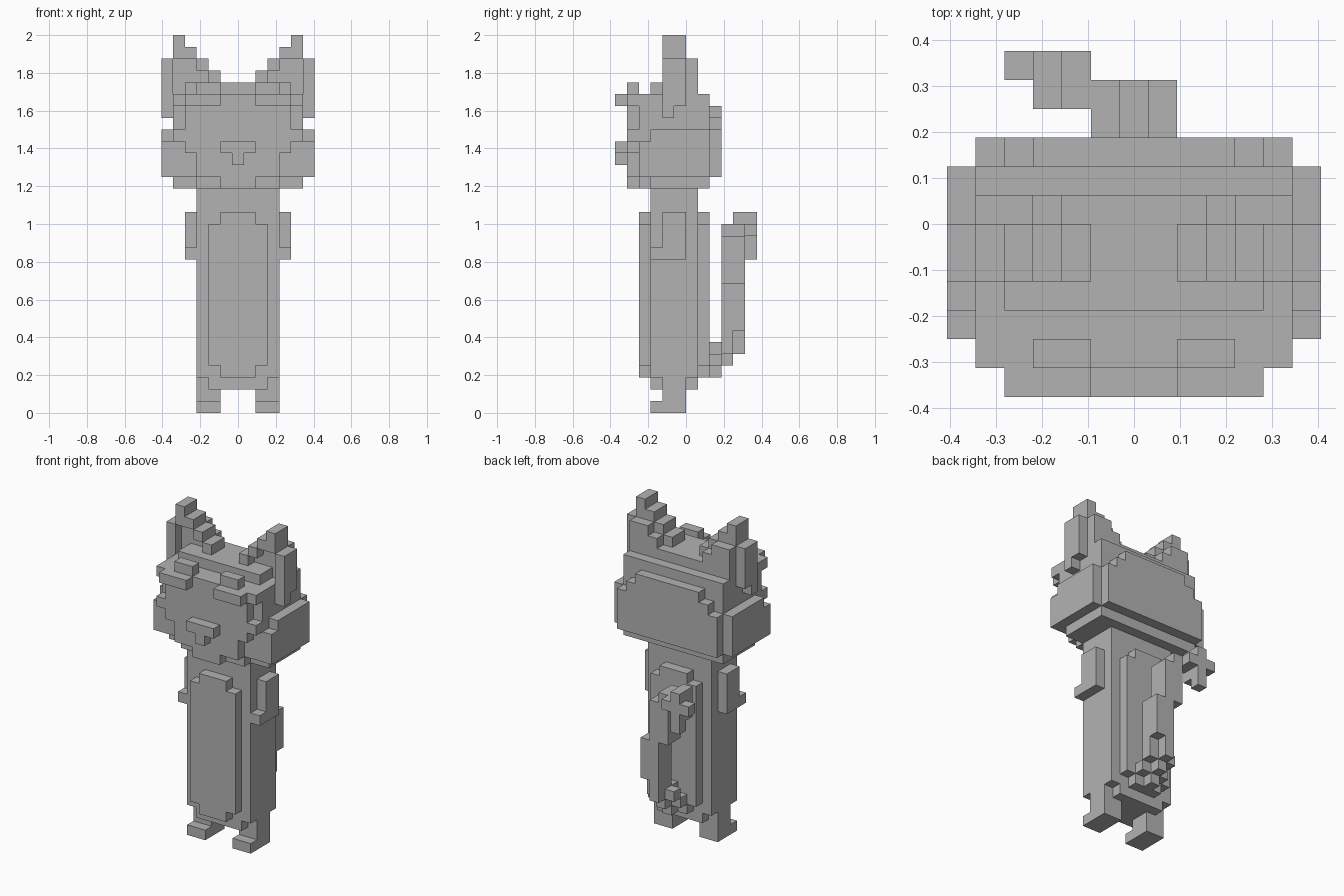
import bpy
import bmesh
from mathutils import Vector

UNIT = 1 / 16  # edge length of one block

default_cube = bpy.data.objects.get("Cube")
if default_cube:
    bpy.data.objects.remove(default_cube, do_unlink=True)

grey = bpy.data.materials.new("plain_grey")
grey.use_nodes = True
grey.diffuse_color = (0.45, 0.45, 0.45, 1)
grey.node_tree.nodes["Principled BSDF"].inputs["Base Color"].default_value = grey.diffuse_color


def box(x, y, z):
    """A block given by its (low, high) range on each axis, in units."""
    return [(x, y, z)]


def wide(half, y, z):
    """A block centred across the body."""
    return box((-half, half), y, z)


def pair(x, y, z):
    """A block on the left and its mirror on the right."""
    return box(x, y, z) + box((-x[1], -x[0]), y, z)


def build(name, *groups):
    """Join groups of blocks into one flat shaded object."""
    bm = bmesh.new()
    for group in groups:
        for ranges in group:
            low = Vector([r[0] for r in ranges])
            high = Vector([r[1] for r in ranges])
            made = bmesh.ops.create_cube(bm, size=1)["verts"]
            for v in made:
                for axis in range(3):
                    v.co[axis] = (high if v.co[axis] > 0 else low)[axis] * UNIT
    mesh = bpy.data.meshes.new(name)
    bm.to_mesh(mesh)
    bm.free()
    mesh.materials.append(grey)
    obj = bpy.data.objects.new(name, mesh)
    bpy.context.scene.collection.objects.link(obj)
    return obj


# Legs with toes
build("legs",
      pair((1.5, 3.5), (-2, 0), (0, 3)),
      pair((1.5, 3.5), (-3, -2), (0, 1)))

# Torso
build("torso",
      wide(3.5, (-3, 1), (3, 19)),
      wide(2.5, (-3, 1), (2, 3)))

# Belly and back plates share one stepped outline
for name, depth in (("belly_plate", (-4, -3)), ("back_plate", (1, 2))):
    build(name,
          wide(2.5, depth, (4, 16)),
          wide(1.5, depth, (3, 4)),
          wide(1.5, depth, (16, 17)))

# Arms with hands
build("arms",
      pair((3.5, 4.5), (-2, 0), (13, 17)),
      pair((3.5, 4.5), (-3, -2), (13, 14)))

# Tail root, rising column and cross shaped tip
build("tail_root",
      wide(0.5, (2, 3), (3, 6)),
      wide(1.5, (2, 3), (4, 5)),
      wide(0.5, (3, 4), (4, 7)),
      wide(1.5, (3, 4), (5, 6)),
      wide(0.5, (4, 5), (5, 7)))
build("tail_column",
      box((0.5, 1.5), (4, 5), (7, 11)),
      box((0.5, 1.5), (3, 4), (6, 11)),
      box((-0.5, 0.5), (3, 5), (7, 15)),
      box((-1.5, -0.5), (3, 5), (11, 16)))
build("tail_tip",
      box((-2.5, -0.5), (4, 5), (15, 16)),
      box((-3.5, -2.5), (4, 5), (14, 17)),
      box((-3.5, -2.5), (5, 6), (13, 17)),
      box((-4.5, -3.5), (5, 6), (15, 16)),
      box((-2.5, -1.5), (5, 6), (15, 16)))

# Head core with stepped jaw and crown
build("head",
      wide(5.5, (-4, 2), (20, 27)),
      wide(4.5, (-3, 1), (27, 28)),
      pair((4.5, 5.5), (-1, 1), (27, 28)),
      wide(5.5, (-3, 2), (19, 20)),
      wide(3.5, (-4, -3), (19, 20)))

# Plate on the back of the head
build("head_back",
      wide(5.5, (2, 3), (20, 24)),
      wide(4.5, (2, 3), (24, 25)),
      wide(3.5, (2, 3), (25, 26)))

# Cheek fluff
build("cheeks",
      pair((5.5, 6.5), (-3, 2), (20, 24)),
      pair((5.5, 6.5), (-4, -3), (20, 23)))

# Raised face with chin
face_steps = ((1.5, 19, 20), (3.5, 20, 22), (4.5, 22, 23),
              (5.5, 23, 24), (4.5, 24, 26), (5.5, 26, 27))
build("face", *[wide(half, (-5, -4), (low, high)) for half, low, high in face_steps])

# Brows and nose
build("brows",
      pair((1.5, 4.5), (-6, -5), (26, 27)),
      pair((1.5, 3.5), (-5, -4), (27, 28)))
build("nose",
      wide(1.5, (-6, -5), (22, 23)),
      wide(0.5, (-6, -5), (21, 22)))

# Ears: stair stepped rim in front of a solid back, with an outer flap
ear_steps = [(1.5 + i, 28 + i) for i in range(4)]
build("ear_rims", *[pair((x, x + 1), (-2, -1), (z, z + 1)) for x, z in ear_steps],
      pair((4.5, 5.5), (-2, -1), (30, 32)))
build("ear_backs", *[pair((x, x + 1), (-1, 0), (27, z + 1)) for x, z in ear_steps],
      pair((4.5, 5.5), (-1, 0), (27, 31)),
      pair((3.5, 5.5), (0, 1), (27, 30)),
      pair((2.5, 3.5), (0, 1), (27, 29)))
build("ear_flaps",
      pair((5.5, 6.5), (-2, -1), (25, 30)),
      pair((5.5, 6.5), (-1, 0), (26, 30)))
